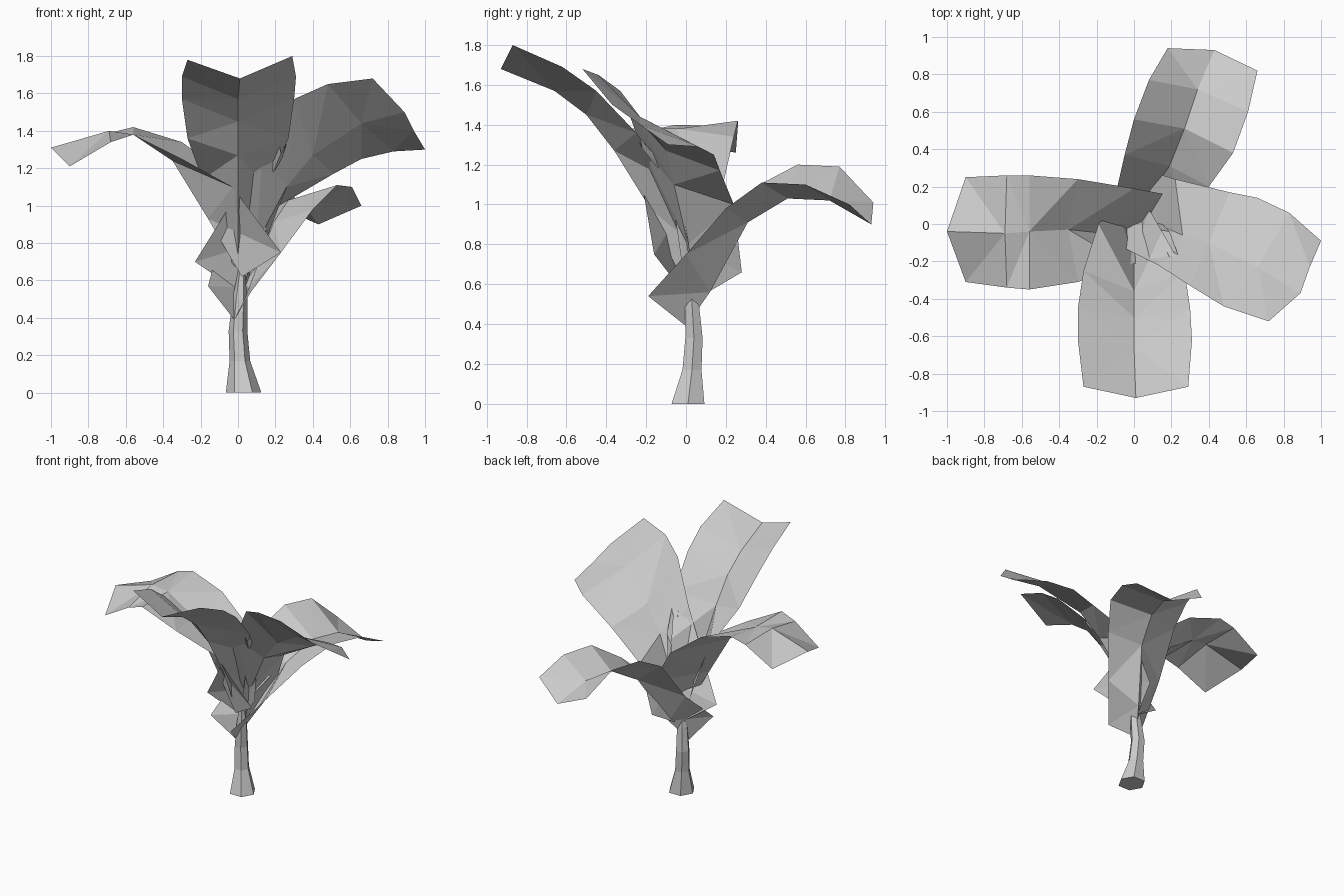
import bpy
import bmesh
from math import cos, sin, tau

default_cube = bpy.data.objects.get("Cube")
if default_cube:
    bpy.data.objects.remove(default_cube, do_unlink=True)

CM = 0.01  # path points below are written in hundredths of a unit

# One plain grey for the whole plant
grey = bpy.data.materials.new("plain_grey")
grey.use_nodes = True
grey_value = (0.6, 0.6, 0.6, 1)
grey.diffuse_color = grey_value
grey.node_tree.nodes["Principled BSDF"].inputs["Base Color"].default_value = grey_value


def finish(name, bm):
    """Turn a bmesh into a flat shaded object with the grey material."""
    mesh = bpy.data.meshes.new(name)
    bm.to_mesh(mesh)
    bm.free()
    mesh.materials.append(grey)
    for polygon in mesh.polygons:
        polygon.use_smooth = False
    obj = bpy.data.objects.new(name, mesh)
    bpy.context.scene.collection.objects.link(obj)
    return obj


def scaled(path):
    return [tuple(value * CM for value in point) for point in path]


def leaf(name, left_edge, midrib, right_edge):
    """Bridge the left edge, midrib and right edge into a folded blade."""
    bm = bmesh.new()
    rails = [[bm.verts.new(point) for point in scaled(path)]
             for path in (left_edge, midrib, right_edge)]
    for first, second in zip(rails, rails[1:]):
        for i in range(len(first) - 1):
            bm.faces.new((first[i], second[i], second[i + 1], first[i + 1]))
    bmesh.ops.triangulate(bm, faces=bm.faces[:])
    return finish(name, bm)


def stem(name, rings, sides=6):
    """Stack hexagonal rings given as centre x, centre y, height, radius."""
    bm = bmesh.new()
    loops = []
    for x, y, z, radius in scaled(rings):
        loops.append([bm.verts.new((x + radius * cos(tau * k / sides),
                                    y + radius * sin(tau * k / sides), z))
                      for k in range(sides)])
    for lower, upper in zip(loops, loops[1:]):
        for k in range(sides):
            n = (k + 1) % sides
            bm.faces.new((lower[k], lower[n], upper[n], upper[k]))
    bm.faces.new(list(reversed(loops[0])))
    bm.faces.new(loops[-1])
    return finish(name, bm)


# Trunk, flared at the foot and tapering up into the leaf sheaths
stem("trunk", [(3, 1, 0, 9.5), (1, 3, 17, 5.5), (0, 4, 33, 5),
               (1, 3, 50, 4), (2, 2, 67, 1.5)])

# Front leaf, the tallest, arching up and forward
leaf("front_leaf",
     [(29, -87, 180), (31, -62, 169), (30, -45, 157),
      (27, -25, 136), (15, -4, 110), (8, 8, 76)],
     [(1, -93, 168), (0, -66, 157), (0, -50, 145),
      (0, -36, 127), (0, -18, 98), (0, -4, 66)],
     [(-27, -87, 178), (-30, -62, 169), (-30, -45, 157),
      (-27, -25, 136), (-19, 0, 114), (-10, 10, 76)])

# Left leaf, broad and twisted upward along its front edge
leaf("left_leaf",
     [(100, -9, 130), (83, 6, 129), (66, 14, 125),
      (51, 17, 117), (22, 24, 100), (9, 28, 66)],
     [(94, -23, 140), (66, -23, 144), (40, -10, 127),
      (26, -6, 110), (10, 1, 80), (2, 6, 53)],
     [(89, -37, 150), (72, -52, 168), (48, -44, 165),
      (30, -33, 157), (13, -22, 128), (-23, -4, 70)])

# Right leaf, arching over and drooping at the tip
leaf("right_leaf",
     [(-90, -31, 121), (-68, -34, 134), (-56, -35, 138),
      (-30, -31, 125), (-3, -22, 110), (23, -16, 75)],
     [(-100, -4, 131), (-69, -5, 140), (-56, -4, 138),
      (-35, -3, 124), (-16, -5, 93), (2, -6, 62)],
     [(-90, 25, 126), (-68, 26, 139), (-56, 26, 142),
      (-30, 24, 134), (0, 19, 112), (16, 16, 85)])

# Back leaf, the lowest, with its sheath wrapped round the trunk
leaf("back_leaf",
     [(18, 94, 101), (8, 77, 119), (0, 56, 120),
      (-5, 37, 110), (-10, 15, 80), (-16, -10, 57)],
     [(43, 93, 90), (34, 72, 102), (27, 51, 103),
      (19, 31, 91), (6, 12, 56), (-2, 0, 39)],
     [(66, 82, 100), (61, 60, 110), (53, 38, 111),
      (40, 20, 98), (23, 0, 75), (7, -19, 54)])

# Young furled leaf standing in the crown
leaf("furled_leaf",
     [(22, -24, 133), (14, -8, 112), (5, -2, 70)],
     [(23, -22, 128), (13, -3, 104), (6, 3, 62)],
     [(26, -23, 133), (19, -4, 112), (12, 3, 70)])
